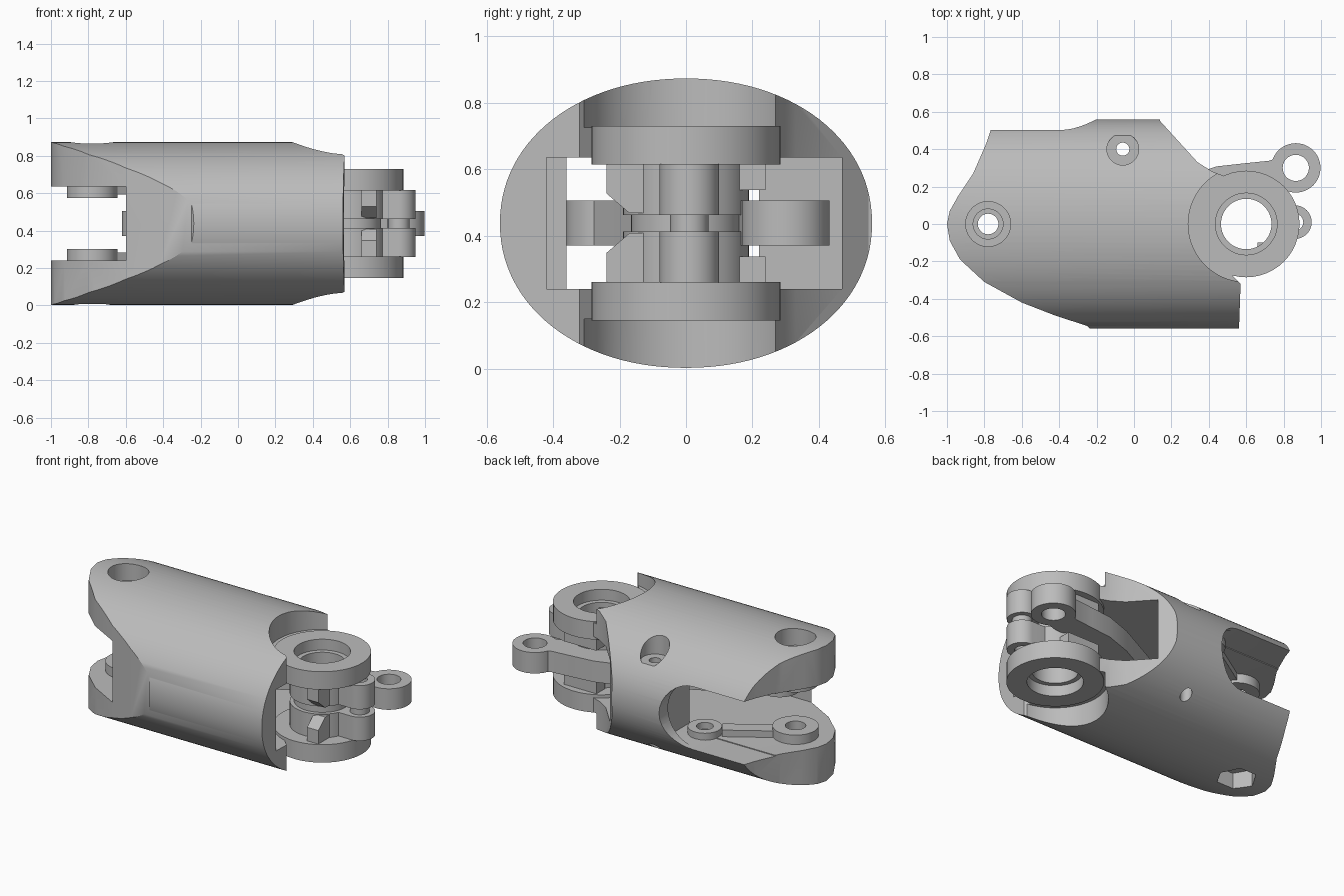
import bpy, bmesh, math
from mathutils import Vector

cube = bpy.data.objects.get("Cube")
if cube:
    bpy.data.objects.remove(cube, do_unlink=True)

grey = bpy.data.materials.new("plain_grey")
grey.use_nodes = True
grey.diffuse_color = (0.5, 0.5, 0.5, 1)
grey.node_tree.nodes["Principled BSDF"].inputs["Base Color"].default_value = (0.5, 0.5, 0.5, 1)

MID = 0.4375  # height of the symmetry plane


def prism(name, pts, lo, hi, axis="z"):
    """Extrude a 2D outline along z (x,y points), x (y,z points) or y (x,z points)."""
    place = {"z": lambda a, b, t: (a, b, t),
             "x": lambda a, b, t: (t, a, b),
             "y": lambda a, b, t: (a, t, b)}[axis]
    bm = bmesh.new()
    face = bm.faces.new([bm.verts.new(place(a, b, lo)) for a, b in pts])
    ext = bmesh.ops.extrude_face_region(bm, geom=[face])
    moved = [v for v in ext["geom"] if isinstance(v, bmesh.types.BMVert)]
    bmesh.ops.translate(bm, verts=moved, vec=place(0, 0, hi - lo))
    bmesh.ops.recalc_face_normals(bm, faces=bm.faces)
    mesh = bpy.data.meshes.new(name)
    bm.to_mesh(mesh)
    bm.free()
    mesh.materials.append(grey)
    obj = bpy.data.objects.new(name, mesh)
    bpy.context.collection.objects.link(obj)
    return obj


def circle(x, y, r, n=48):
    return [(x + r * math.cos(math.tau * i / n), y + r * math.sin(math.tau * i / n))
            for i in range(n)]


def rect(a0, a1, b0, b1):
    return [(a0, b0), (a1, b0), (a1, b1), (a0, b1)]


def combine(obj, tool, mode="DIFFERENCE"):
    """Apply a boolean and discard the tool."""
    tool.hide_render = True
    mod = obj.modifiers.new("cut", "BOOLEAN")
    mod.operation, mod.solver, mod.object = mode, "EXACT", tool
    bpy.context.view_layer.objects.active = obj
    bpy.ops.object.modifier_apply(modifier=mod.name)
    bpy.data.objects.remove(tool, do_unlink=True)


def drill(obj, x, y, r, lo=-0.5, hi=1.5, n=48):
    combine(obj, prism("drill", circle(x, y, r, n), lo, hi))


def ring(name, x, y, r, hole, lo, hi):
    obj = prism(name, circle(x, y, r), lo, hi)
    drill(obj, x, y, hole)
    return obj


def strip(name, path, width, lo, hi):
    """Flat bar of constant width along a path."""
    pts = [Vector(p) for p in path]
    left, right = [], []
    for i, p in enumerate(pts):
        d = (pts[min(i + 1, len(pts) - 1)] - pts[max(i - 1, 0)]).normalized()
        n = Vector((-d.y, d.x)) * width / 2
        left.append(tuple(p + n))
        right.append(tuple(p - n))
    return prism(name, left + right[::-1], lo, hi)


def levels(near, far):
    """Matching height ranges above and below the symmetry plane."""
    return [("upper", MID + near, MID + far), ("lower", MID - far, MID - near)]


# Sleeve: oval tube trimmed to the side outline
oval = []
for i in range(112):
    c, s = math.cos(math.tau * i / 112), math.sin(math.tau * i / 112)
    oval.append((math.copysign(abs(c) ** 0.96, c) * 0.56,
                 MID + math.copysign(abs(s) ** 0.96, s) * 0.4355))
sleeve = prism("sleeve", oval, -1.1, 0.8, "x")
outline = [(-0.75, 0.55), (-0.79, 0.43), (-0.86, 0.27), (-0.94, 0.15), (-0.985, 0.07),
           (-1, 0), (-0.985, -0.09), (-0.93, -0.19), (-0.8, -0.31), (-0.6, -0.42),
           (-0.42, -0.49), (-0.25, -0.545), (-0.2, -0.6), (0.56, -0.6), (0.57, -0.32),
           (0.5, -0.25), (0.5, 0.25), (0.42, 0.28), (0.34, 0.33), (0.14, 0.55),
           (0.13, 0.6), (-0.2, 0.6)]
combine(sleeve, prism("trim", outline, -0.2, 1.2), "INTERSECT")

# Inner cavity and rounded opening in the back wall
combine(sleeve, prism("cavity", rect(-0.42, 0.47, 0.24, 0.635), -1.2, 1, "x"))
slot = [(-1.2, 0.235), (-0.4, 0.235)]
slot += [(-0.4 + 0.2 * math.cos(a), MID + 0.2025 * math.sin(a))
         for a in [math.pi * (i / 16 - 0.5) for i in range(1, 16)]]
slot += [(-0.4, 0.64), (-1.2, 0.64)]
combine(sleeve, prism("back_opening", slot, 0.3, 0.8, "y"))

# Round recesses and bores around the knuckle
for name, lo, hi in levels(0.288, 0.8):
    drill(sleeve, 0.6, 0, 0.31, lo, hi, 96)
drill(sleeve, 0.6, 0, 0.165)

# Pin hole with round seat above and hexagonal seat below, and a screw hole
drill(sleeve, -0.78, 0, 0.055)
drill(sleeve, -0.78, 0, 0.12, 0.76, 1)
drill(sleeve, -0.78, 0, 0.08, 0.72, 1)
drill(sleeve, -0.78, 0, 0.12, -0.1, 0.11, 6)
drill(sleeve, -0.06, 0.4, 0.035)
drill(sleeve, -0.06, 0.4, 0.085, 0.68, 1)

# Inner stiffening walls
prism("back_web", rect(-0.18, -0.12, 0.22, 0.49), 0.23, 0.645)
prism("front_web", rect(-0.2, 0.2, -0.45, -0.36), 0.23, 0.645)

# Knuckle ears with stepped bores
for name, lo, hi in levels(0.177, 0.2925):
    ear = ring(name + "_ear", 0.6, 0, 0.285, 0.135, lo, hi)
    if name == "upper":
        drill(ear, 0.6, 0, 0.165, hi - 0.07, hi + 0.1)
    else:
        drill(ear, 0.6, 0, 0.165, lo - 0.1, lo + 0.07)

# Pin bosses, guide lugs and connecting ribs at the open end
for name, lo, hi in levels(0.1375, 0.2):
    ring(name + "_pin_boss", -0.78, 0, 0.135, 0.06, lo, hi)
for name, lo, hi in levels(0.155, 0.2):
    ring(name + "_guide_lug", -0.33, 0.28, 0.1, 0.05, lo, hi)
    strip(name + "_rib", [(-0.42, 0.23), (-0.67, 0.07)], 0.09, lo, hi)

# Knuckle barrel halves with lug, fin and side block
for name, lo, hi in levels(0.025, 0.178):
    barrel = prism(name + "_barrel", circle(0.6, 0, 0.19), lo, hi)
    combine(barrel, prism("arm", rect(0.7, 0.86, -0.08, 0.1), lo, hi), "UNION")
    combine(barrel, prism("lug", circle(0.86, 0.01, 0.09), lo, hi), "UNION")
    drill(barrel, 0.6, 0, 0.135)
    drill(barrel, 0.86, 0.01, 0.045)
for name, lo, hi in levels(0.03, 0.19):
    inner, outer = (lo, hi) if name == "upper" else (hi, lo)
    slope = 0.06 if name == "upper" else -0.06
    fin = [(-0.1, inner), (-0.17, inner), (-0.24, inner + slope), (-0.24, outer), (-0.1, outer)]
    prism(name + "_fin", fin, 0.66, 0.74, "x")
for name, lo, hi in levels(0.1, 0.19):
    prism(name + "_side_block", rect(0.47, 0.7, 0.15, 0.24), lo, hi)
ring("lug_spacer", 0.86, 0.01, 0.058, 0.045, 0.4, 0.48)
ring("barrel_spacer", 0.6, 0, 0.165, 0.135, 0.4, 0.48)

# Link bar running through the sleeve, with an eye at each end
link = strip("link_bar", [(0.865, 0.3), (0.74, 0.255), (0.6, 0.24), (0.46, 0.225),
                          (0.3, 0.17), (-0.5, -0.24)], 0.17, 0.37, 0.505)
for x, y, r, hole in [(0.865, 0.3, 0.132, 0.07), (-0.5, -0.24, 0.12, 0.055)]:
    combine(link, prism("eye", circle(x, y, r), 0.37, 0.505), "UNION")
    drill(link, x, y, hole)

# Smooth curved walls while keeping machined edges crisp
bpy.ops.object.select_all(action="DESELECT")
for obj in bpy.context.collection.objects:
    if obj.type == "MESH" and obj.data.materials and obj.data.materials[0] == grey:
        obj.select_set(True)
        bpy.context.view_layer.objects.active = obj
bpy.ops.object.shade_smooth_by_angle(angle=math.radians(30))
